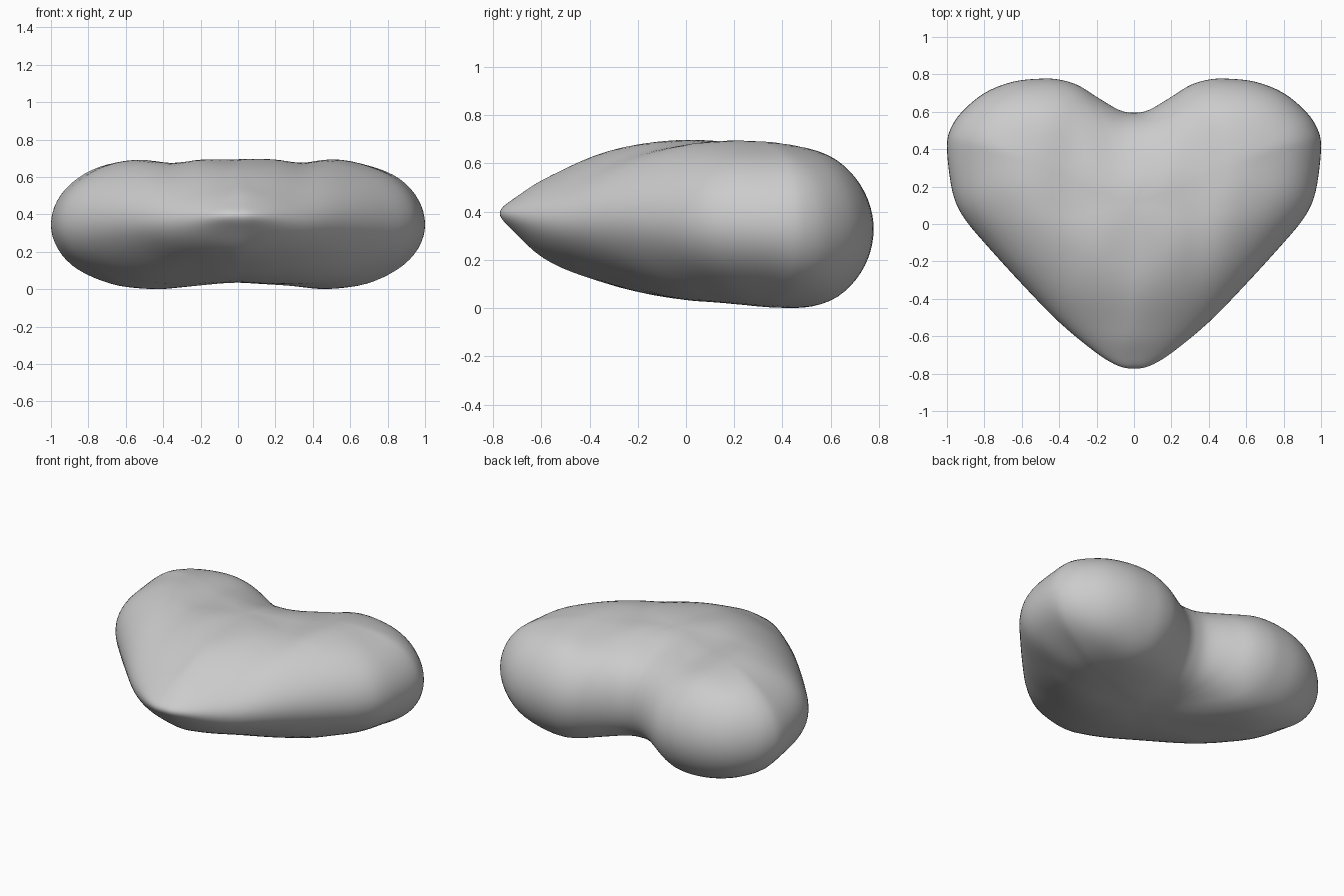
import bpy, bmesh, math
from mathutils import Vector, noise
from mathutils.geometry import intersect_point_line

if "Cube" in bpy.data.objects:
    bpy.data.objects.remove(bpy.data.objects["Cube"], do_unlink=True)

# One plain grey fabric colour
grey = bpy.data.materials.new("soft_grey")
grey.use_nodes = True
grey.diffuse_color = (0.6, 0.6, 0.6, 1)
grey.node_tree.nodes["Principled BSDF"].inputs["Base Color"].default_value = (0.6, 0.6, 0.6, 1)

# Half outline of the heart, from the notch round to the tip
HALF = [(0, .595), (.08, .61), (.2, .68), (.3, .742), (.4, .772), (.5, .777),
        (.65, .76), (.8, .7), (.92, .6), (.98, .51), (1, .42), (.985, .25), (.955, .12),
        (.9, .02), (.8, -.1), (.6, -.32), (.4, -.525), (.2, -.69), (.08, -.76), (0, -.772)]
CENTRE = Vector((0, .1))
RINGS = 24     # from pole to rim
STEPS = 4      # curve steps between outline points
THICK = .333   # half thickness


def smooth(a, b, v):
    t = min(1, max(0, (v - a) / (b - a)))
    return t * t * (3 - 2 * t)


def bump(x, y, cx, cy, wide, long):
    return math.exp(-((x - cx) / wide) ** 2 / 2 - ((y - cy) / long) ** 2 / 2)


def closed_curve(points):
    """Catmull-Rom curve through a closed loop of points."""
    out, n = [], len(points)
    for i in range(n):
        a, b, c, d = (points[(i + j) % n] for j in (-1, 0, 1, 2))
        for k in range(STEPS):
            t = k / STEPS
            out.append(.5 * (2 * b + (c - a) * t + (2 * a - 5 * b + 4 * c - d) * t * t
                             + (3 * b - a - 3 * c + d) * t ** 3))
    return out


def edge_distance(p, loop):
    """Shortest distance from a point to the outline."""
    best = 1
    for a, b in zip(loop, loop[1:] + loop[:1]):
        t = intersect_point_line(p, a, b)[1]
        best = min(best, (a.lerp(b, min(1, max(0, t))) - p).length)
    return best


def surface_point(rim, s, side):
    """Point at fraction s from centre to rim, on the top (1) or underside (-1)."""
    pos = CENTRE + (rim - CENTRE) * s
    x, y = abs(pos.x), pos.y
    # Quarter-round border: tighter at the back, wider under the flanks
    back = smooth(.3, .65, y)
    border = .45 - .11 * back
    if side < 0:
        border += .09 * smooth(.5, .8, x) * (1 - back)
    inset = max(0, 1 - edge_distance(pos, rims) / border)
    height = math.sqrt(max(0, 1 - inset * inset))
    # Thinner toward the tip, with a final pinch
    taper = (1 - .62 * smooth(.05, -1.05, y)) * (1 - .3 * smooth(-.6, -.78, y))
    z = THICK * height * taper
    if side > 0:
        # Plump lobes with a shallow groove on either side of the middle
        z += height * (.012 * bump(x, y, .5, .25, .1, .2) - .025 * bump(x, y, .35, .1, .06, .35))
    else:
        z += height * (.02 * bump(x, y, .42, .5, .16, .18) - .01 * bump(x, y, 0, .2, .14, .3))
    z += .008 * height * noise.noise(Vector((pos.x * 5, pos.y * 3, side * 3)))
    middle = .362 - .045 * y - .022 * bump(0, y, 0, -.56, 1, .12)
    return Vector((pos.x, pos.y, middle + side * z))


# Stuffed heart body, skinned ring by ring from the top pole to the bottom pole
half = [Vector(p) for p in HALF]
rims = closed_curve(half + [Vector((-p.x, p.y)) for p in half[-2:0:-1]])
bm = bmesh.new()
top_pole = bm.verts.new(surface_point(rims[0], 0, 1))
bottom_pole = bm.verts.new(surface_point(rims[0], 0, -1))
rings = []
for k in range(1, 2 * RINGS):
    s = math.sin(k / RINGS * math.pi / 2)
    side = 1 if k <= RINGS else -1
    rings.append([bm.verts.new(surface_point(r, s, side)) for r in rims])
count = len(rims)
for i in range(count):
    j = (i + 1) % count
    bm.faces.new((top_pole, rings[0][i], rings[0][j]))
    bm.faces.new((bottom_pole, rings[-1][j], rings[-1][i]))
    for upper, lower in zip(rings, rings[1:]):
        bm.faces.new((upper[i], lower[i], lower[j], upper[j]))

# Relax the skin to soften ridges, then rest it on the floor
for _ in range(4):
    bmesh.ops.smooth_vert(bm, verts=bm.verts, factor=.4, use_axis_x=False,
                          use_axis_y=False, use_axis_z=True)
floor = min(v.co.z for v in bm.verts)
for v in bm.verts:
    v.co.z -= floor
bmesh.ops.recalc_face_normals(bm, faces=bm.faces)

mesh = bpy.data.meshes.new("heart_cushion")
bm.to_mesh(mesh)
bm.free()
mesh.materials.append(grey)
for face in mesh.polygons:
    face.use_smooth = True
heart = bpy.data.objects.new("heart_cushion", mesh)
bpy.context.collection.objects.link(heart)
